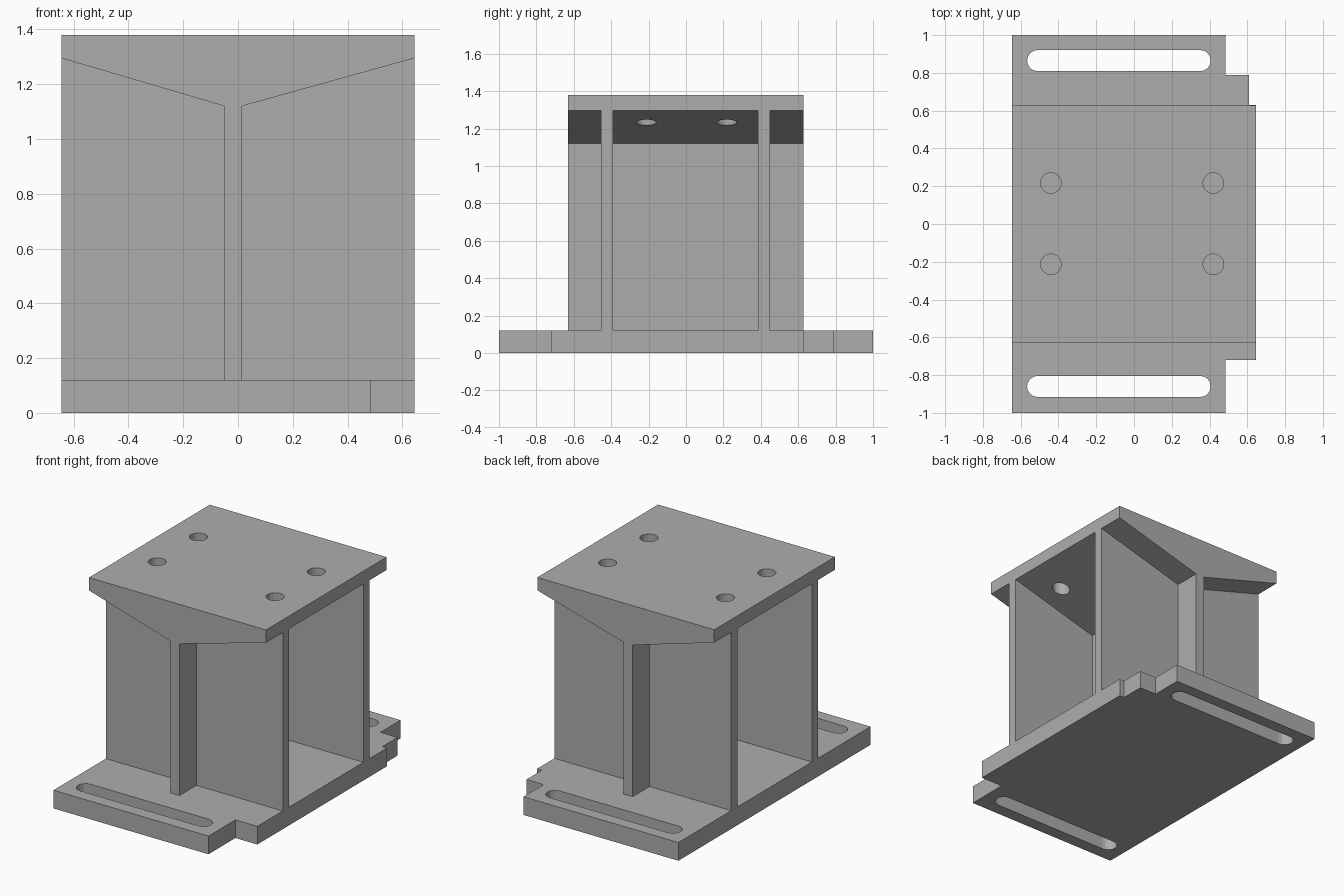
import bpy
import math
from mathutils import Matrix

cube = bpy.data.objects.get("Cube")
if cube:
    bpy.data.objects.remove(cube, do_unlink=True)

grey = bpy.data.materials.new("plain grey")
grey.use_nodes = True
colour = (0.42, 0.42, 0.42, 1)
grey.diffuse_color = colour
grey.node_tree.nodes["Principled BSDF"].inputs["Base Color"].default_value = colour


def prism(name, outline, low, high, axis="z"):
    """Extrude a counter-clockwise outline along z, or an xz outline along y."""
    n = len(outline)
    if axis == "z":
        verts = [(a, b, h) for h in (low, high) for a, b in outline]
    else:
        verts = [(a, h, b) for h in (high, low) for a, b in outline]
    faces = [tuple(reversed(range(n))), tuple(range(n, 2 * n))]
    faces += [(i, (i + 1) % n, (i + 1) % n + n, i + n) for i in range(n)]
    mesh = bpy.data.meshes.new(name)
    mesh.from_pydata(verts, [], faces)
    mesh.materials.append(grey)
    obj = bpy.data.objects.new(name, mesh)
    bpy.context.scene.collection.objects.link(obj)
    return obj


def slot_outline(x0, x1, y, radius, steps=8):
    """Rounded slot outline; equal ends give a circle."""
    points = []
    for cx, start in ((x1, -math.pi / 2), (x0, math.pi / 2)):
        count = steps + 1 if x0 != x1 else steps
        for i in range(count):
            a = start + math.pi * i / steps
            points.append((cx + radius * math.cos(a), y + radius * math.sin(a)))
    return points


def cut(obj, outline, low, high):
    """Cut a vertical opening and discard the cutter."""
    cutter = prism("cutter", outline, low, high)
    cutter.hide_render = True
    mod = obj.modifiers.new("opening", "BOOLEAN")
    mod.operation = "DIFFERENCE"
    mod.solver = "EXACT"
    mod.object = cutter
    bpy.context.view_layer.objects.active = obj
    bpy.ops.object.modifier_apply(modifier=mod.name)
    bpy.data.objects.remove(cutter, do_unlink=True)


W = 0.645            # half width
BASE = 0.12          # base thickness
TOP = 1.38
EAVE, VALLEY = 1.295, 1.12
WEB_L, WEB_R = -0.05, 0.015
FRONT, BACK = -0.63, 0.627

# Base plate with stepped corners and two mounting slots
base = prism("base_plate", [
    (-W, -1), (0.485, -1), (0.485, -0.72), (W, -0.72), (W, 0.63),
    (0.61, 0.63), (0.61, 0.79), (0.485, 0.79), (0.485, 1), (-W, 1)], 0, BASE)
for y in (-0.86, 0.865):
    cut(base, slot_outline(-0.51, 0.35, y, 0.056), -0.1, 0.3)

# Top plate with sloping underside and four bolt holes
top = prism("top_plate", [
    (-W, EAVE), (WEB_L, VALLEY), (WEB_R, VALLEY), (W, EAVE),
    (W, TOP), (-W, TOP)], FRONT, BACK, "y")
for x in (-0.44, 0.42):
    for y in (-0.213, 0.217):
        cut(top, slot_outline(x, x, y, 0.055), 1, 1.5)

# Central web running front to back
prism("central_web", [(WEB_L, BASE), (WEB_R, BASE), (WEB_R, VALLEY), (WEB_L, VALLEY)],
      FRONT, BACK, "y")

# Cross plates on both sides of the web
for name, y in (("front_cross_plate", -0.455), ("back_cross_plate", 0.385)):
    prism(name + "_right", [(-W, BASE), (WEB_L, BASE), (WEB_L, VALLEY), (-W, EAVE)],
          y, y + 0.065, "y")
    prism(name + "_left", [(WEB_R, BASE), (W, BASE), (W, EAVE), (WEB_R, VALLEY)],
          y, y + 0.065, "y")
